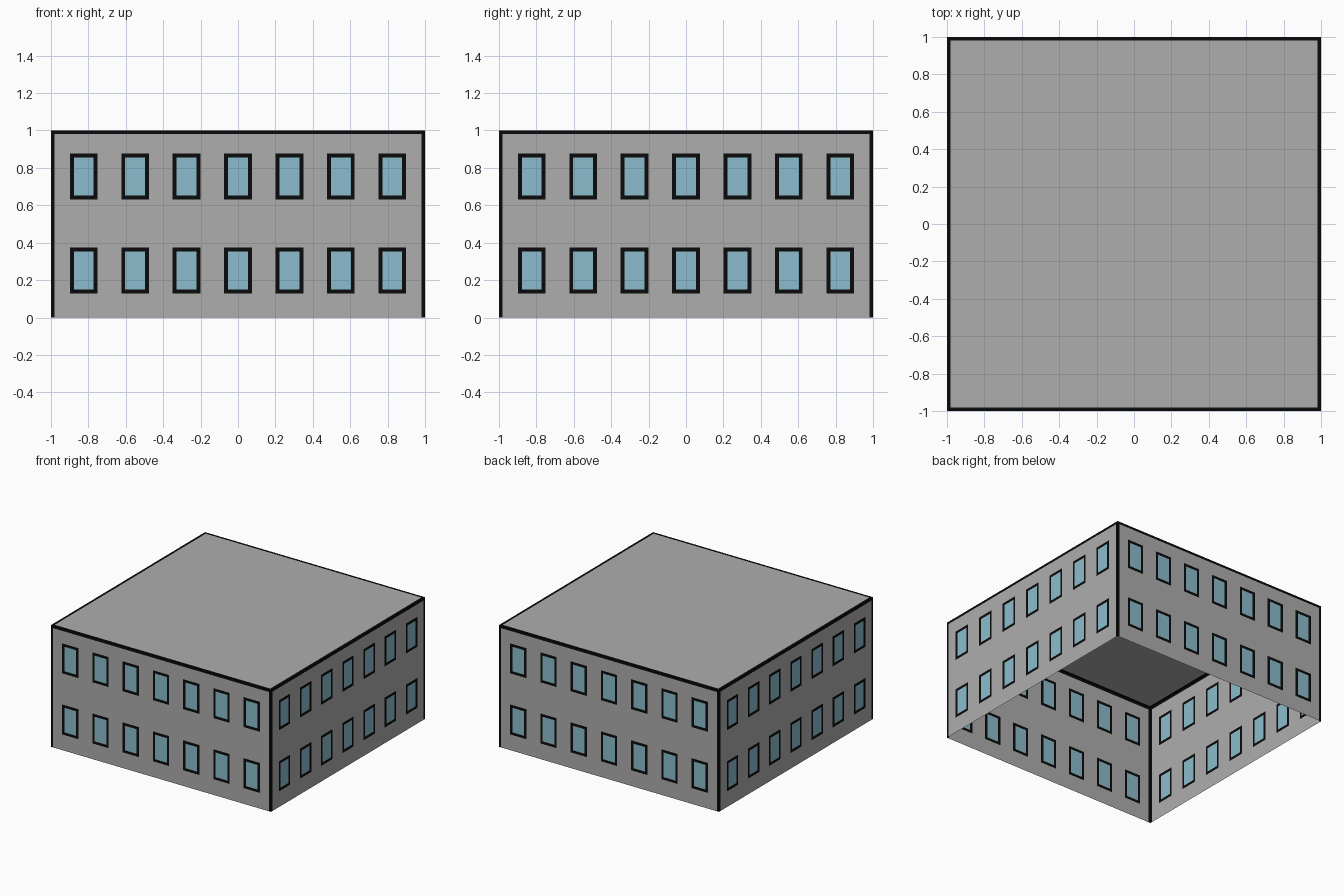
import bpy, bmesh, math
from mathutils import Matrix

if "Cube" in bpy.data.objects:
    bpy.data.objects.remove(bpy.data.objects["Cube"])

EDGE = 0.02                      # black outline along the building edges
OUT_W, OUT_H = 0.074, 0.123      # window frame half size
IN_W, IN_H = 0.053, 0.101        # glass half size
COLS = [i * 0.275 for i in range(-3, 4)]
ROWS = [0.252, 0.754]


def material(name, rgb):
    m = bpy.data.materials.new(name)
    m.diffuse_color = (*rgb, 1)
    m.use_nodes = True
    m.node_tree.nodes["Principled BSDF"].inputs["Base Color"].default_value = m.diffuse_color
    return m


MATS = [material("wall grey", (0.42, 0.42, 0.42)),
        material("outline black", (0.003, 0.003, 0.003)),
        material("window blue", (0.258, 0.505, 0.61))]


def grid_sheet(name, us, vs, to_3d, rule, matrix=Matrix()):
    """Flat sheet cut along the us and vs lines, coloured by a rule on cell centres."""
    us, vs = sorted(us), sorted(vs)
    bm = bmesh.new()
    pts = [[bm.verts.new(to_3d(u, v)) for u in us] for v in vs]
    for j in range(len(vs) - 1):
        for i in range(len(us) - 1):
            f = bm.faces.new((pts[j][i], pts[j][i + 1], pts[j + 1][i + 1], pts[j + 1][i]))
            f.material_index = rule((us[i] + us[i + 1]) / 2, (vs[j] + vs[j + 1]) / 2)
    bm.transform(matrix)
    me = bpy.data.meshes.new(name)
    bm.to_mesh(me)
    bm.free()
    for m in MATS:
        me.materials.append(m)
    ob = bpy.data.objects.new(name, me)
    bpy.context.collection.objects.link(ob)
    return ob


def wall_rule(x, z):
    if abs(x) > 1 - EDGE or z > 1 - EDGE:
        return 1
    dx = min(abs(x - c) for c in COLS)
    dz = min(abs(z - r) for r in ROWS)
    if dx < IN_W and dz < IN_H:
        return 2
    return 1 if dx < OUT_W and dz < OUT_H else 0


def roof_rule(x, y):
    return 1 if max(abs(x), abs(y)) > 1 - EDGE else 0


# four walls with cut-in windows, bottom left open
xs = [-1, -1 + EDGE, 1 - EDGE, 1] + [c + d for c in COLS for d in (-OUT_W, -IN_W, IN_W, OUT_W)]
zs = [0, 1 - EDGE, 1] + [r + d for r in ROWS for d in (-OUT_H, -IN_H, IN_H, OUT_H)]
for k, side in enumerate(("front", "right", "back", "left")):
    grid_sheet(side + "_wall", xs, zs, lambda u, v: (u, -1, v), wall_rule,
               Matrix.Rotation(k * math.pi / 2, 4, 'Z'))

# flat roof with black rim
rim = [-1, -1 + EDGE, 1 - EDGE, 1]
grid_sheet("roof", rim, rim, lambda u, v: (u, v, 1), roof_rule)
